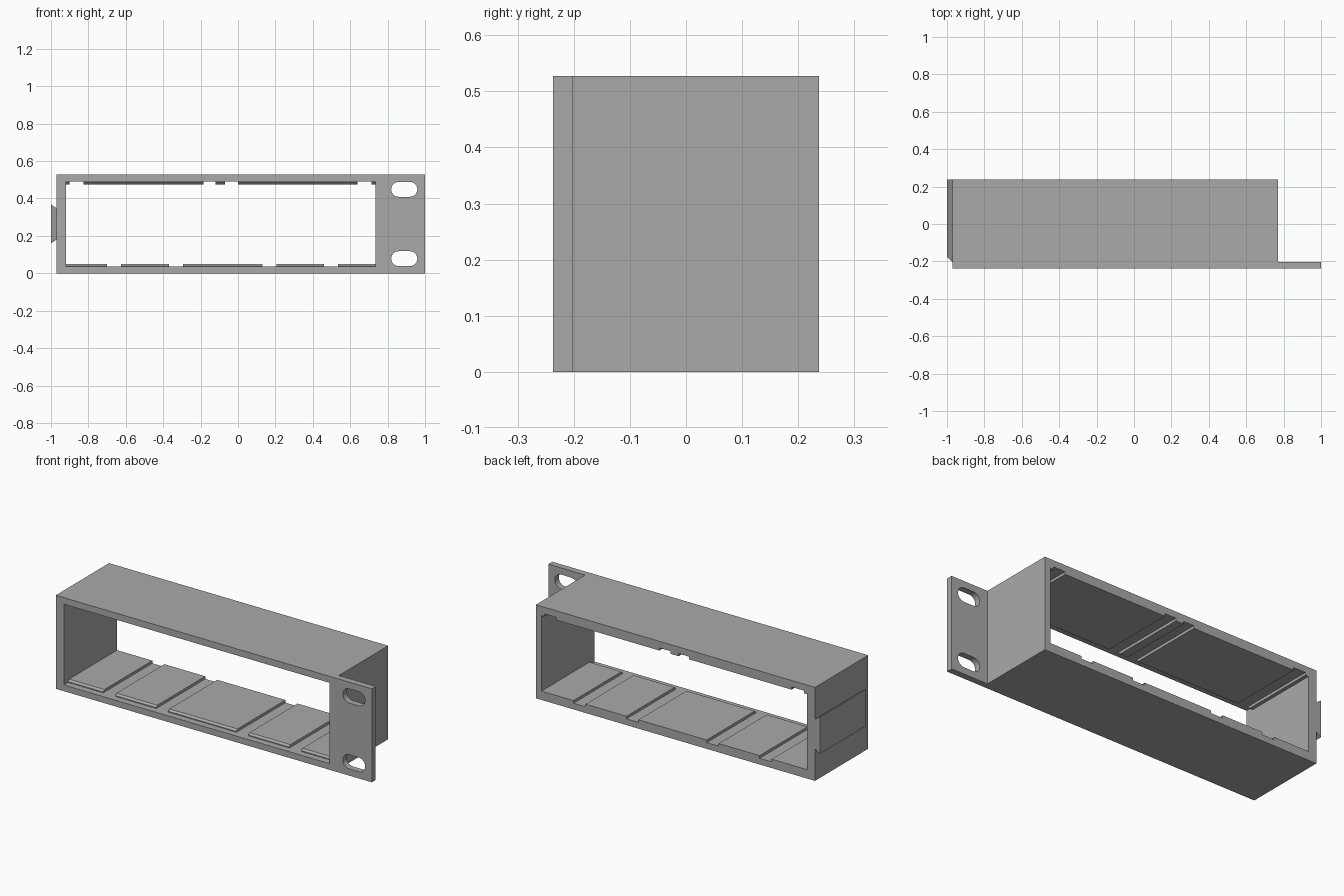
import bpy, bmesh, math

if "Cube" in bpy.data.objects:
    bpy.data.objects.remove(bpy.data.objects["Cube"], do_unlink=True)

grey = bpy.data.materials.new("mid grey")
grey.use_nodes = True
GREY = (0.4, 0.4, 0.4, 1)
grey.diffuse_color = GREY
grey.node_tree.nodes["Principled BSDF"].inputs["Base Color"].default_value = GREY

FRONT, BACK, TOP = -0.237, 0.237, 0.527
LEFT, RIGHT = 0.735, -0.92      # inner side walls
FLOOR, CEIL = 0.035, 0.49       # inner floor and ceiling
PLATE_FRONT = -0.2


def prism(name, points, axis, start, end):
    """Extrude a closed 2D profile along x or y."""
    bm = bmesh.new()
    place = (lambda p: (start, *p)) if axis == "x" else (lambda p: (p[0], start, p[1]))
    face = bm.faces.new([bm.verts.new(place(p)) for p in points])
    solid = bmesh.ops.extrude_face_region(bm, geom=[face])["geom"]
    for v in solid:
        if isinstance(v, bmesh.types.BMVert):
            v.co["xyz".index(axis)] = end
    bmesh.ops.recalc_face_normals(bm, faces=bm.faces)
    mesh = bpy.data.meshes.new(name)
    bm.to_mesh(mesh)
    bm.free()
    mesh.materials.append(grey)
    obj = bpy.data.objects.new(name, mesh)
    bpy.context.collection.objects.link(obj)
    return obj


def rect(x0, x1, z0, z1):
    return [(x0, z0), (x1, z0), (x1, z1), (x0, z1)]


def cut(target, cutter):
    """Subtract the cutter and keep it hidden."""
    mod = target.modifiers.new(cutter.name, "BOOLEAN")
    mod.operation, mod.object, mod.solver = "DIFFERENCE", cutter, "EXACT"
    cutter.hide_render = True
    cutter.hide_set(True)
    cutter.display_type = "WIRE"


# Frame: side profile of box and mounting ear seen from above, then opening
frame = prism("frame", rect(-0.97, 0.77, 0, TOP), "y", FRONT, BACK)
cut(frame, prism("opening_cutter", rect(RIGHT, LEFT, FLOOR, CEIL), "y", -1, 1))

# Mounting ear with two rounded slots
ear = prism("mounting_ear", rect(0.77, 1, 0, TOP), "y", FRONT, FRONT + 0.035)
for label, z in (("lower", 0.078), ("upper", 0.449)):
    stadium = []
    for side in (1, -1):
        for i in range(13):
            a = side * math.pi / 2 - math.pi / 2 * (1 + side) + math.pi * i / 12
            if side < 0:
                a = math.pi / 2 + math.pi * i / 12
            stadium.append((0.889 + side * 0.03 + 0.04 * math.cos(a), z + 0.04 * math.sin(a)))
    cut(ear, prism(label + "_ear_slot_cutter", stadium, "y", -1, 1))


# Raised plates between grooves, with a chamfered front edge
def plates(name, grooves, base, up):
    profile = [(PLATE_FRONT, base), (PLATE_FRONT, base + up * 0.005),
               (PLATE_FRONT + 0.01, base + up * 0.015),
               (BACK, base + up * 0.015), (BACK, base)]
    starts = [RIGHT] + [g[1] for g in grooves]
    ends = [g[0] for g in grooves] + [LEFT]
    for i, (a, b) in enumerate(zip(starts, ends), 1):
        prism(f"{name}_{i}", profile, "x", a, b)


plates("floor_plate", [(-0.7, -0.625), (-0.37, -0.295), (0.13, 0.205), (0.46, 0.535)], FLOOR, 1)
plates("ceiling_plate", [(-0.9, -0.825), (-0.185, -0.12), (-0.07, 0), (0.64, 0.715)], CEIL, -1)

# Dovetail rail on the right wall, its front end sloped back
rail = prism("dovetail_rail", [(-0.97, 0.18), (-1, 0.16), (-1, 0.368), (-0.97, 0.348)],
             "y", -0.205, BACK)
for v in rail.data.vertices:
    if v.co.x < -0.99 and v.co.y < 0:
        v.co.y += 0.03
